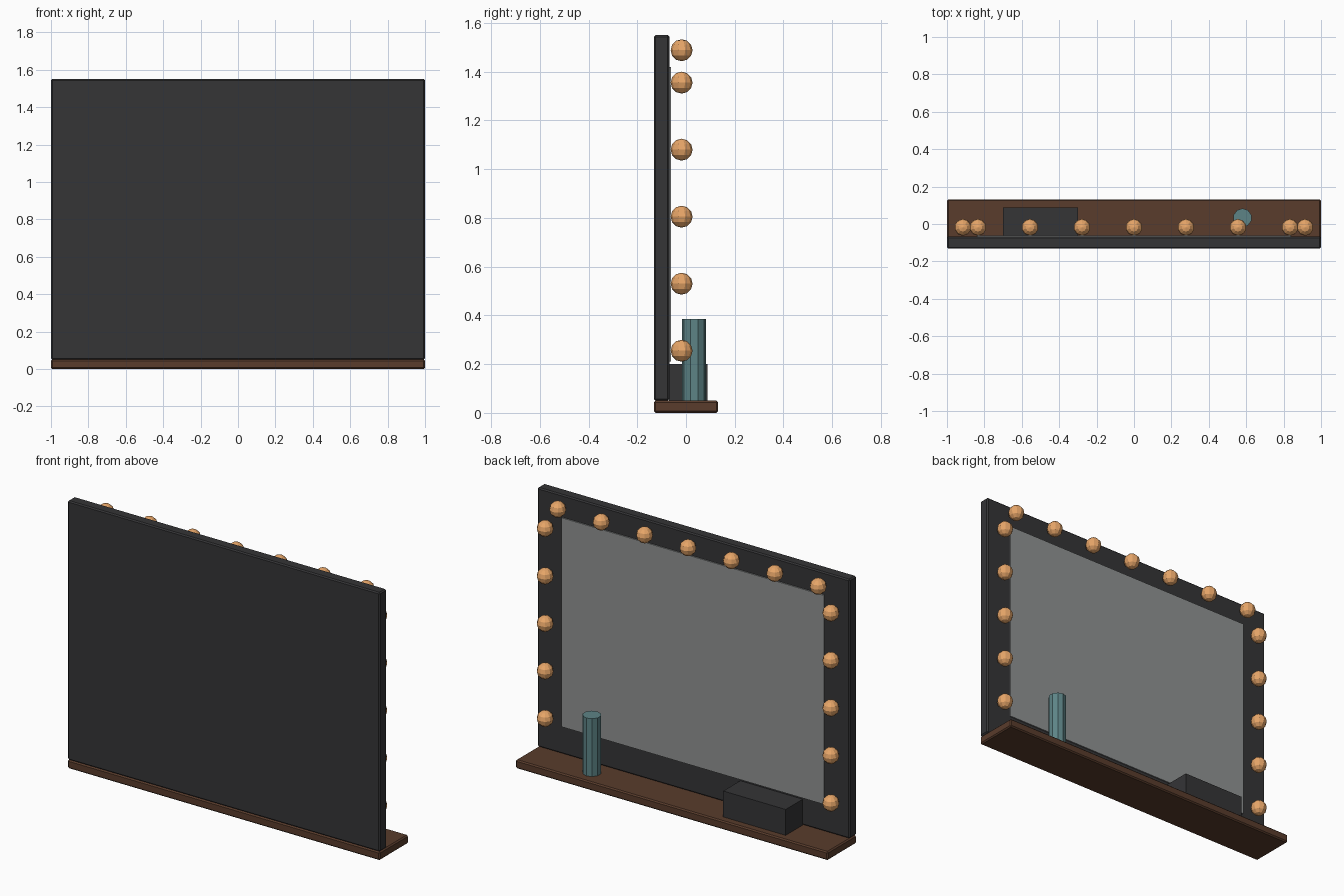
import bpy

if "Cube" in bpy.data.objects:
    bpy.data.objects.remove(bpy.data.objects["Cube"])


def material(name, rgb):
    m = bpy.data.materials.new(name)
    m.diffuse_color = (*rgb, 1)
    m.use_nodes = True
    m.node_tree.nodes["Principled BSDF"].inputs["Base Color"].default_value = m.diffuse_color
    return m


black = material("black_paint", (0.035, 0.035, 0.037))
wood = material("dark_wood", (0.1, 0.045, 0.025))
glass = material("mirror_grey", (0.28, 0.29, 0.29))
amber = material("warm_bulb", (0.8, 0.38, 0.14))
teal = material("teal", (0.11, 0.23, 0.24))


def box(name, lo, hi, mat, bevel=0):
    bpy.ops.mesh.primitive_cube_add(
        size=1, location=[(a + b) / 2 for a, b in zip(lo, hi)])
    o = bpy.context.object
    o.name = name
    o.scale = [b - a for a, b in zip(lo, hi)]
    bpy.ops.object.transform_apply(location=False, rotation=False, scale=True)
    o.data.materials.append(mat)
    if bevel:
        mod = o.modifiers.new("edge_bevel", 'BEVEL')
        mod.width = bevel
        mod.segments = 1
    return o


def bulb(name, x, z):
    bpy.ops.mesh.primitive_uv_sphere_add(
        segments=10, ring_count=6, radius=0.045, location=(x, -0.018, z))
    o = bpy.context.object
    o.name = name
    o.data.materials.append(amber)


# Shelf, back panel and mirror
box("shelf", (-1, -0.132, 0), (1, 0.132, 0.05), wood, 0.007)
box("back_panel", (-1, -0.132, 0.05), (1, -0.068, 1.55), black, 0.007)
box("mirror", (-0.84, -0.07, 0.21), (0.84, -0.061, 1.42), glass)

# Bulbs along the top
for i in range(7):
    bulb(f"top_bulb_{i + 1}", -0.834 + 0.278 * i, 1.488)

# Bulbs down both sides
for side, x in (("left", -0.915), ("right", 0.915)):
    for i in range(5):
        bulb(f"{side}_bulb_{i + 1}", x, 0.255 + 0.275 * i)

# Items on the shelf
box("storage_box", (-0.7, -0.07, 0.05), (-0.3, 0.088, 0.2), black)
bpy.ops.mesh.primitive_cylinder_add(
    vertices=10, radius=0.05, depth=0.335, location=(0.58, 0.033, 0.2175))
bottle = bpy.context.object
bottle.name = "bottle"
bottle.data.materials.append(teal)
